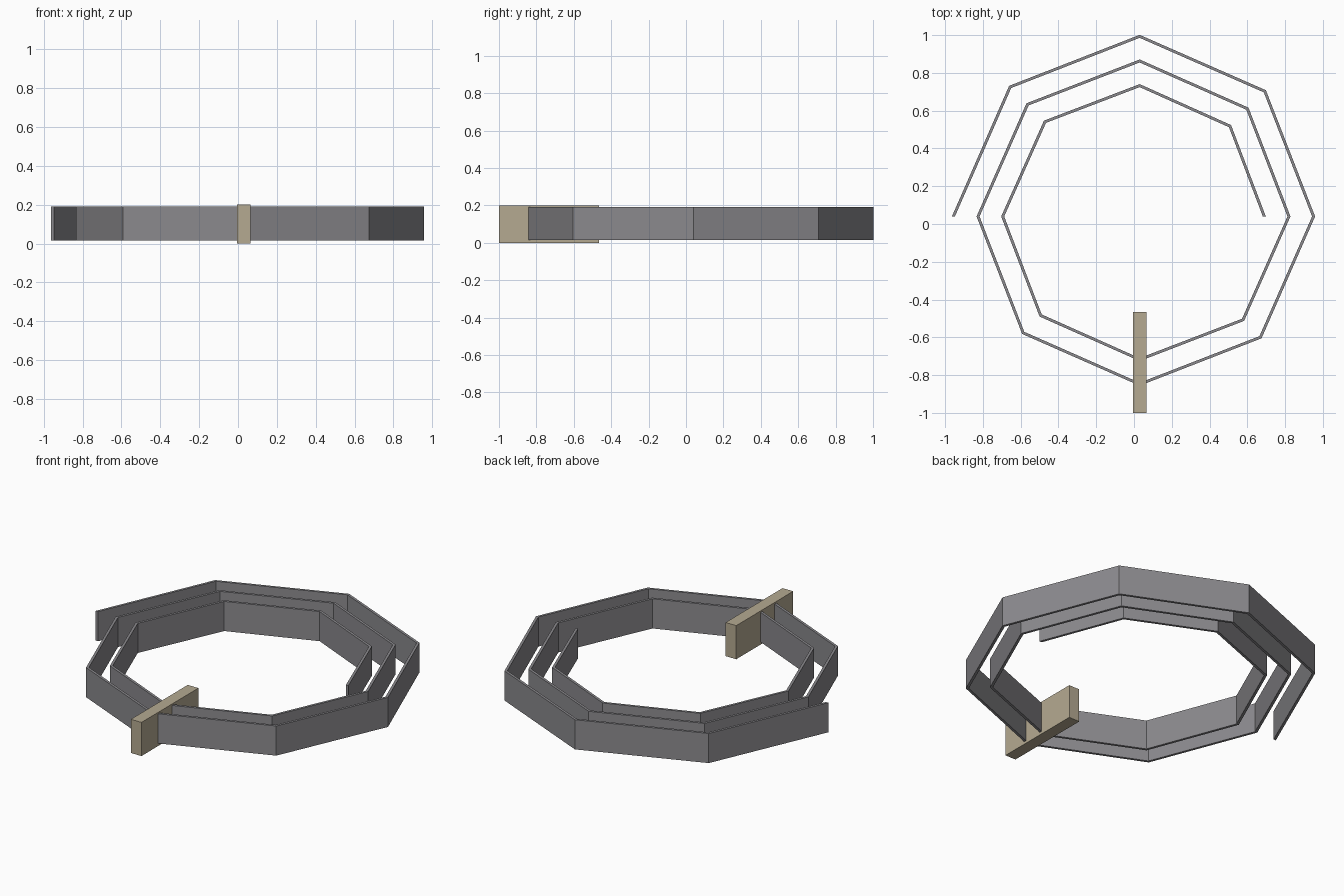
import bpy
import bmesh
from math import cos, sin, pi

cube = bpy.data.objects.get("Cube")
if cube:
    bpy.data.objects.remove(cube)


def make_material(name, color):
    mat = bpy.data.materials.new(name)
    mat.use_nodes = True
    mat.diffuse_color = color
    mat.node_tree.nodes["Principled BSDF"].inputs["Base Color"].default_value = color
    return mat


def make_object(name, bm, mat):
    bmesh.ops.recalc_face_normals(bm, faces=bm.faces)
    mesh = bpy.data.meshes.new(name)
    bm.to_mesh(mesh)
    bm.free()
    mesh.materials.append(mat)
    obj = bpy.data.objects.new(name, mesh)
    bpy.context.collection.objects.link(obj)
    return obj


gray = make_material("steel gray", (0.26, 0.255, 0.27, 1))
tan = make_material("pale wood", (0.46, 0.40, 0.285, 1))

CENTER_X, CENTER_Y = 0.03, 0.04
SEGMENTS = 20
START_RADIUS, STEP = 0.66, 0.0163
HALF_THICK = 0.008
BOTTOM, TOP = 0.015, 0.191

# Spiral band: a rectangular section swept through eight corners per turn
bm = bmesh.new()
rings = []
for i in range(SEGMENTS + 1):
    angle = i * pi / 4
    radius = START_RADIUS + STEP * i
    section = [(-HALF_THICK, BOTTOM), (HALF_THICK, BOTTOM),
               (HALF_THICK, TOP), (-HALF_THICK, TOP)]
    rings.append([bm.verts.new((CENTER_X + (radius + r) * cos(angle),
                                CENTER_Y + (radius + r) * sin(angle), z))
                  for r, z in section])
for a, b in zip(rings, rings[1:]):
    for k in range(4):
        n = (k + 1) % 4
        bm.faces.new((a[k], a[n], b[n], b[k]))
bm.faces.new(rings[0])
bm.faces.new(rings[-1])
make_object("spiral_band", bm, gray)

# Holding bar across the front of the spiral
bm = bmesh.new()
bmesh.ops.create_cube(bm, size=1)
bmesh.ops.scale(bm, vec=(0.07, 0.535, 0.2), verts=bm.verts)
bmesh.ops.translate(bm, vec=(CENTER_X, -0.7325, 0.1), verts=bm.verts)
make_object("holding_bar", bm, tan)
